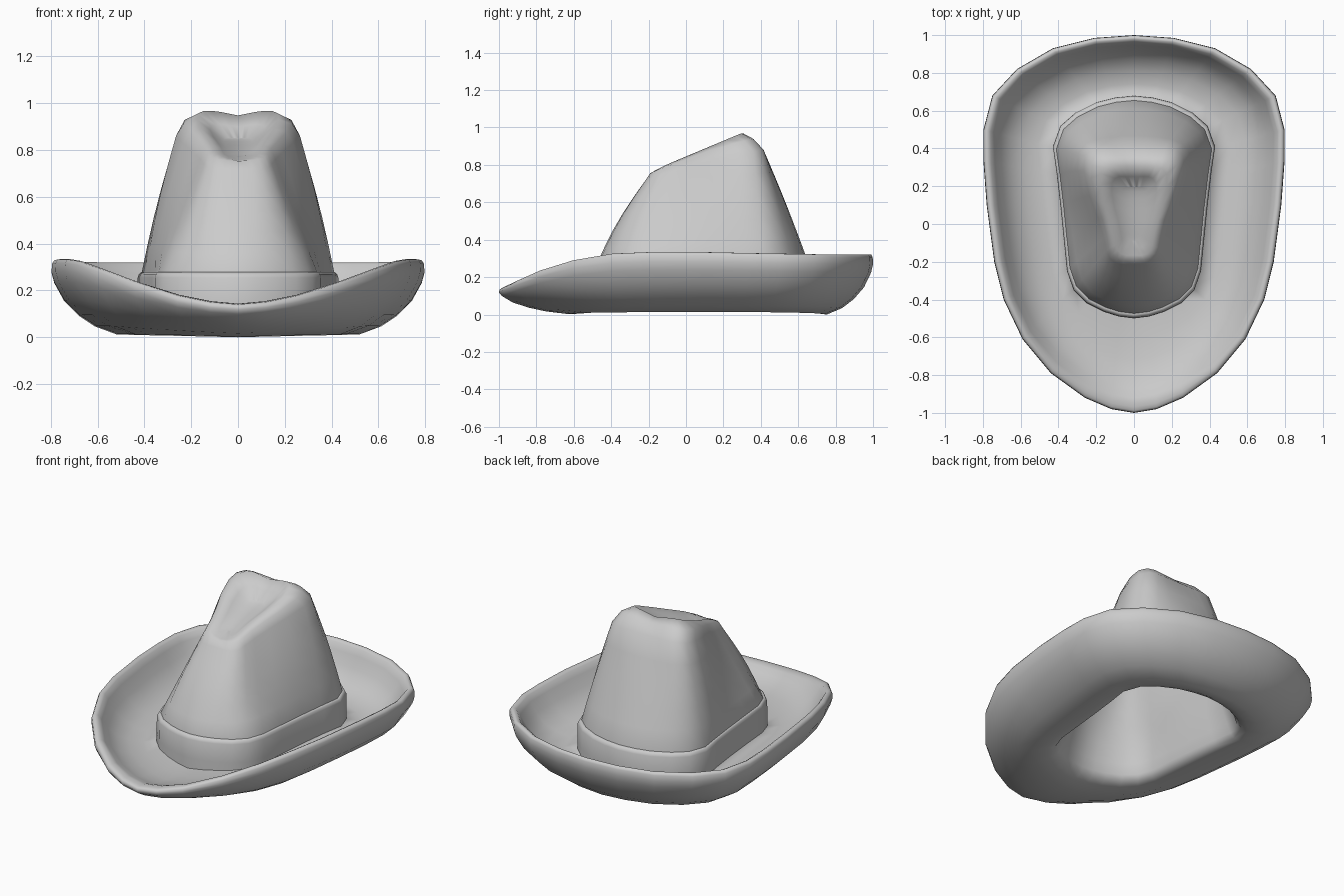
import bpy, bmesh
from math import sin, pi, radians

if "Cube" in bpy.data.objects:
    bpy.data.objects.remove(bpy.data.objects["Cube"])

# Half outlines, running front centre -> right side -> back centre
EDGE = [(0, -1, .14), (.12, -.98, .15), (.26, -.92, .178), (.44, -.79, .235), (.59, -.61, .29),
        (.69, -.4, .325), (.74, -.2, .333), (.78, .1, .333), (.797, .33, .328), (.797, .5, .325),
        (.75, .68, .322), (.62, .82, .32), (.43, .93, .32), (.21, .985, .32), (0, 1, .32)]
BASE = [(0, -.5), (.08, -.49), (.16, -.465), (.25, -.42), (.32, -.35), (.355, -.25), (.37, -.1),
        (.39, .1), (.41, .27), (.43, .41), (.39, .52), (.31, .59), (.2, .645), (.1, .67), (0, .68)]
SHOULDER = [(0, -.215, .72), (.06, -.215, .72), (.10, -.205, .72), (.13, -.18, .725), (.145, -.14, .74),
            (.16, -.07, .76), (.19, .03, .79), (.235, .15, .83), (.265, .28, .86), (.26, .36, .87),
            (.22, .4, .88), (.17, .415, .88), (.11, .415, .88), (.06, .415, .88), (0, .415, .88)]
BULGE = [.02, .02, .02, .015, 0, -.005, 0, .01, .015, .012, .01, .006, .006, .006, .006]
CY = .09


def lerp(a, b, t):
    return tuple(p + (q - p) * t for p, q in zip(a, b))


def outline(scale, z):
    return [(x * scale, CY + (y - CY) * scale, z) for x, y in BASE]


def shrink(ring, s, dz):
    return [(x * s, CY + (y - CY) * s, z + dz) for x, y, z in ring]


def loft(name, rings, cap_start=False, cap_end=False, angle=60):
    bm = bmesh.new()
    loops = []
    for half in rings:
        full = half + [(-x, y, z) for x, y, z in reversed(half[1:-1])]
        loops.append([bm.verts.new(p) for p in full])
    n = len(loops[0])
    for a, b in zip(loops, loops[1:]):
        for i in range(n):
            k = (i + 1) % n
            bm.faces.new((a[i], a[k], b[k], b[i]))
    # caps are strips of faces spanning left to right
    for use, lp in ((cap_start, loops[0]), (cap_end, loops[-1])):
        if use:
            for i in range(n // 2):
                f = [lp[i], lp[i + 1], lp[-(i + 1)], lp[-i]]
                bm.faces.new(list(dict.fromkeys(f)))
    bmesh.ops.recalc_face_normals(bm, faces=bm.faces)
    me = bpy.data.meshes.new(name)
    bm.to_mesh(me)
    bm.free()
    ob = bpy.data.objects.new(name, me)
    bpy.context.collection.objects.link(ob)
    bpy.ops.object.select_all(action='DESELECT')
    ob.select_set(True)
    bpy.context.view_layer.objects.active = ob
    bpy.ops.object.shade_smooth_by_angle(angle=radians(angle))
    return ob


# Crown: soft crest ring, shallow creased floor, tapering wall with pinched flanks
crest = []
for x, y, z in SHOULDER:
    cx, cy = x * .66, y * .75 - .005
    dip = .02 * max(0, 1 - cx / .1)
    crest.append((cx, cy, min(.968, .845 + .42 * cy) - dip))
floor = []
for x, y, z in crest:
    fy = .03 + (y - .03) * .6
    floor.append((x * .35, fy, .775 + .27 * (fy + .09)))
mid = [lerp(a, b, .5) for a, b in zip(crest, floor)]
round_off = [lerp(a, b, .5) for a, b in zip(SHOULDER, crest)]
round_off = [(x * 1.06, y, z + .015) for x, y, z in round_off]

wall_base = outline(.96, .27)
walls = []
for t in (.8, .6, .4, .2):
    ring = []
    for a, b, g in zip(wall_base, SHOULDER, BULGE):
        x, y, z = lerp(a, b, t)
        r = max((x * x + (y - CY) ** 2) ** .5, .01)
        k = 1 + g * sin(pi * t) / r
        ring.append((x * k, CY + (y - CY) * k, z))
    walls.append(ring)
crown = [floor, mid, crest, round_off, SHOULDER] + walls + [wall_base]

# Brim section: (fraction outward, fraction of edge height, extra height)
TOP = [(0, 0, .07), (.25, -.01, .07), (.46, .08, .068), (.63, .22, .062), (.76, .44, .056),
       (.85, .72, .036), (.9, .91, .016), (.94, .99, .003), (.975, 1, 0), (.995, .95, 0)]
BOTTOM = [(1, .84, 0), (.97, .7, 0), (.86, .45, 0), (.7, .25, 0), (.52, .1, 0),
          (.28, -.01, 0), (.1, .0, .005)]


def brim_ring(s, f, dz):
    ring = []
    for j, (b, e) in enumerate(zip(outline(.96, 0), EDGE)):
        side = sin(pi * j / 14)
        z0 = .003 + .014 * side
        x, y, _ = lerp(b, e, s)
        ring.append((x, y, z0 + (e[2] - z0) * f + dz * (1 + .3 * side)))
    return ring


brim = [brim_ring(*p) for p in TOP + BOTTOM]

# Hollow inside of the crown follows the outer wall at felt thickness
inside = [outline(.955, .028), outline(.915, .06), outline(.88, .12)]
inside += [shrink(r, .865, -.055) for r in reversed(crown)]

loft("hat_body", crown + brim + inside, True, True, 89)

# Hat band around the crown foot
loft("hat_band", [outline(1, .05), outline(1, .14), outline(.997, .255), outline(.985, .27),
                  outline(.965, .278), outline(.93, .272)], angle=70)
